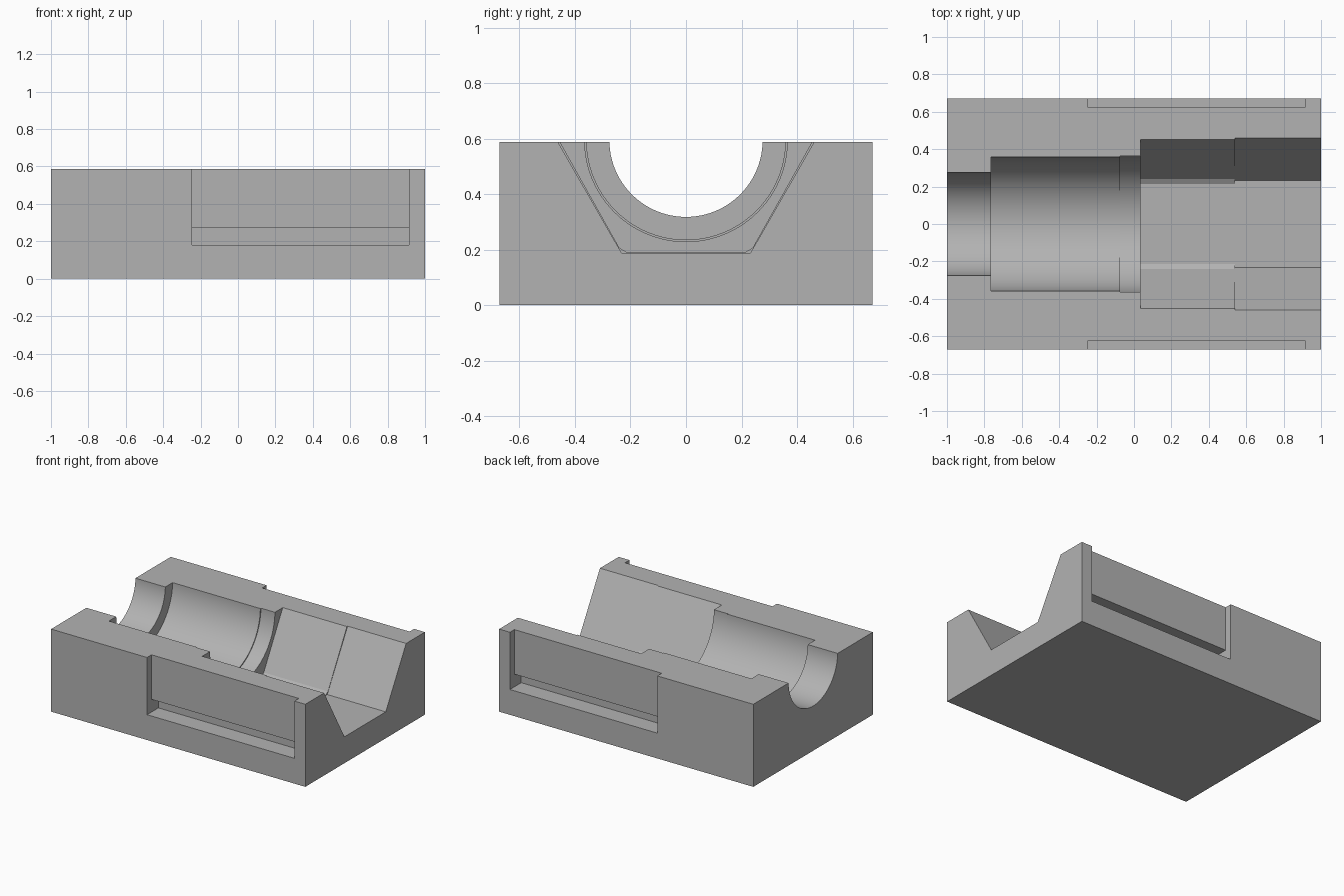
import bpy, bmesh, math

if "Cube" in bpy.data.objects:
    bpy.data.objects.remove(bpy.data.objects["Cube"])

TOP, HALF_Y, AXIS_Z = 0.587, 0.672, 0.594

grey = bpy.data.materials.new("plain grey")
grey.diffuse_color = (0.45, 0.45, 0.45, 1)
grey.use_nodes = True
grey.node_tree.nodes["Principled BSDF"].inputs["Base Color"].default_value = grey.diffuse_color


def prism(name, profile, x0, x1):
    """Extrude a (y, z) profile along x."""
    bm = bmesh.new()
    face = bm.faces.new([bm.verts.new((x0, y, z)) for y, z in profile])
    ext = bmesh.ops.extrude_face_region(bm, geom=[face])
    verts = [v for v in ext["geom"] if isinstance(v, bmesh.types.BMVert)]
    bmesh.ops.translate(bm, verts=verts, vec=(x1 - x0, 0, 0))
    bmesh.ops.recalc_face_normals(bm, faces=bm.faces)
    mesh = bpy.data.meshes.new(name)
    bm.to_mesh(mesh)
    bm.free()
    mesh.materials.append(grey)
    obj = bpy.data.objects.new(name, mesh)
    bpy.context.collection.objects.link(obj)
    return obj


def circle(r, n=96):
    return [(r * math.cos(2 * math.pi * i / n), AXIS_Z + r * math.sin(2 * math.pi * i / n))
            for i in range(n)]


def symmetric(half):
    return half + [(-y, z) for y, z in reversed(half)]


# Solid body
block = prism("block", [(-HALF_Y, 0), (HALF_Y, 0), (HALF_Y, TOP), (-HALF_Y, TOP)], -1, 1)

# Stepped half-round bore, then the sloped channel in two widths
cutters = [
    prism("narrow_bore_cutter", circle(0.276), -1.1, 0.3),
    prism("main_bore_cutter", circle(0.358), -0.765, 0.3),
    prism("collar_bore_cutter", circle(0.365), -0.075, 0.3),
    prism("inner_channel_cutter",
          symmetric([(0.511, 0.687), (0.453, TOP), (0.24, 0.207), (0.213, 0.191)]), 0.035, 0.8),
    prism("outer_channel_cutter",
          symmetric([(0.518, 0.687), (0.461, TOP), (0.232, 0.188)]), 0.54, 1.1),
]

# Side recesses, each with an undercut groove along the bottom
recess = [(0.8, 0.18), (0.8, 0.7), (0.622, 0.7), (0.622, 0.27), (0.545, 0.27), (0.545, 0.18)]
for side, s in (("back", 1), ("front", -1)):
    cutters.append(prism(side + "_recess_cutter", [(s * y, z) for y, z in recess], -0.245, 0.915))

# Cut the block
bpy.context.view_layer.objects.active = block
block.select_set(True)
for c in cutters:
    mod = block.modifiers.new(c.name, 'BOOLEAN')
    mod.operation, mod.solver, mod.object = 'DIFFERENCE', 'EXACT', c
    bpy.ops.object.modifier_apply(modifier=mod.name)
    bpy.data.objects.remove(c)

bpy.ops.object.shade_smooth_by_angle(angle=math.radians(20))
